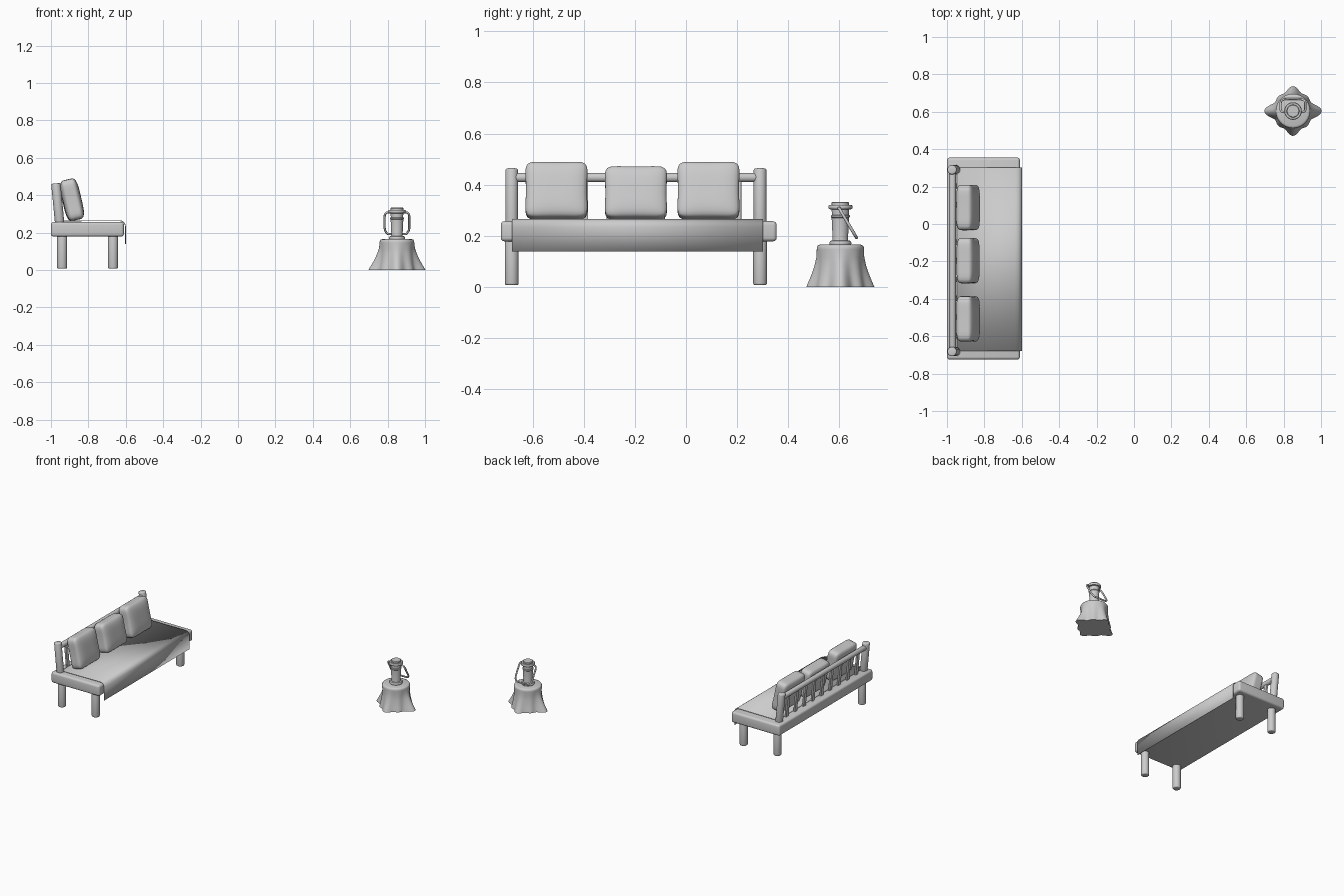
import bpy, bmesh, math
from mathutils import Vector, Matrix

if "Cube" in bpy.data.objects:
    bpy.data.objects.remove(bpy.data.objects["Cube"])


def finish(name, bm, angle=40):
    bmesh.ops.recalc_face_normals(bm, faces=bm.faces)
    me = bpy.data.meshes.new(name)
    bm.to_mesh(me)
    bm.free()
    ob = bpy.data.objects.new(name, me)
    bpy.context.collection.objects.link(ob)
    bpy.context.view_layer.objects.active = ob
    ob.select_set(True)
    bpy.ops.object.shade_smooth_by_angle(angle=math.radians(angle))
    ob.select_set(False)
    return ob


def box(name, lo, hi, bevel=0.0):
    bm = bmesh.new()
    bmesh.ops.create_cube(bm, size=1)
    lo, hi = Vector(lo), Vector(hi)
    for v in bm.verts:
        v.co = (lo + hi) / 2 + v.co * (hi - lo)
    if bevel:
        bmesh.ops.bevel(bm, geom=bm.edges[:], offset=bevel, segments=4, profile=0.5, affect='EDGES')
    return finish(name, bm)


def rod(name, a, b, r, bevel=0.007):
    a, b = Vector(a), Vector(b)
    bm = bmesh.new()
    bmesh.ops.create_cone(bm, cap_ends=True, segments=24, radius1=r, radius2=r, depth=(b - a).length)
    rims = [e for e in bm.edges if abs(e.verts[0].co.z - e.verts[1].co.z) < 1e-6]
    bmesh.ops.bevel(bm, geom=rims, offset=bevel, segments=3, profile=0.5, affect='EDGES')
    rot = (b - a).to_track_quat('Z', 'Y').to_matrix().to_4x4()
    bm.transform(Matrix.Translation((a + b) / 2) @ rot)
    return finish(name, bm)


def lathe(name, profile, centre, n=32, radius=lambda r, z, t: r):
    bm = bmesh.new()
    rings = []
    for r, z in profile:
        ring = []
        for i in range(n):
            t = 2 * math.pi * i / n
            q = radius(r, z, t)
            ring.append(bm.verts.new((centre[0] + q * math.cos(t), centre[1] + q * math.sin(t), z)))
        rings.append(ring)
    for p, q in zip(rings, rings[1:]):
        for i in range(n):
            bm.faces.new((p[i], p[(i + 1) % n], q[(i + 1) % n], q[i]))
    bm.faces.new(rings[0])
    bm.faces.new(rings[-1])
    return finish(name, bm)


def cushion(name, y, height, half_y=0.126):
    bm = bmesh.new()
    bmesh.ops.create_cube(bm, size=2)
    bmesh.ops.subdivide_edges(bm, edges=bm.edges[:], cuts=11, use_grid_fill=True)
    for v in bm.verts:
        c = v.co
        k = sum(abs(a) ** 7 for a in c) ** (1 / 7)
        u, s, t = c / k
        edge = 1 - 0.05 * (1 - t * t)           # sides pinch in between the corners
        rim = 1 - 0.03 * (1 - s * s)
        puff = 0.8 + 0.2 * (1 - s ** 4) * (1 - t ** 4)
        v.co = (u * 0.05 * puff, s * half_y * edge, t * height / 2 * rim)
    bm.transform(Matrix.Translation((-0.887, y, 0.262 + height / 2)) @ Matrix.Rotation(math.radians(-13), 4, 'Y'))
    return finish(name, bm, 60)


# Bench frame
YL, YR = -0.682, 0.29
box("bench_frame", (-1, -0.725, 0.178), (-0.61, 0.355, 0.257), 0.015)
for x in (-0.94, -0.668):
    for y in (YL, YR):
        rod("bench_leg", (x, y, 0.007), (x, y, 0.19), 0.027)

# Back rest: leaning posts, rail and slats
for y in (YL, YR):
    rod("back_post", (-0.953, y, 0.245), (-0.974, y, 0.463), 0.025)
rod("back_rail", (-0.97, YL, 0.428), (-0.97, YR, 0.428), 0.018, 0.003)
for i in range(9):
    slat = box("back_slat", (-0.007, -0.014, -0.09), (0.007, 0.014, 0.09), 0.003)
    slat.location = (-0.96, -0.597 + 0.1 * i, 0.338)
    slat.rotation_euler.y = math.radians(-5.5)

# Seat cloth draped over the front edge
path = [(-0.945, 0.262), (-0.635, 0.264)]
path += [(-0.632 + 0.03 * math.sin(a), 0.234 + 0.03 * math.cos(a)) for a in (0.4, 0.8, 1.2, math.pi / 2)]
path += [(-0.602, 0.138)]
bm = bmesh.new()
pairs = [[bm.verts.new((x, y, z)) for y in (-0.68, 0.301)] for x, z in path]
for p, q in zip(pairs, pairs[1:]):
    bm.faces.new((p[0], q[0], q[1], p[1]))
cloth = finish("seat_cloth", bm)
solid = cloth.modifiers.new("thickness", 'SOLIDIFY')
solid.thickness = 0.004
solid.offset = 0

# Cushions
for y, h in ((-0.507, 0.228), (-0.196, 0.21), (0.088, 0.228)):
    cushion("cushion", y, h)

# Side table with a square cloth falling into four points
C = (0.85, 0.604)


def drape(r, z, t):
    low = max(0, 1 - z / 0.15)
    point = abs(math.cos(2 * t)) ** 5
    reach = 0.042 if abs(math.cos(t)) > 0.7 else 0.022
    ripple = 0.004 * math.cos(8 * t) * low
    return r + point * reach * low ** 1.4 + ripple


lathe("table_cloth", [(0.107, 0), (0.106, 0.006), (0.102, 0.025), (0.097, 0.05), (0.092, 0.085), (0.090, 0.115),
                      (0.092, 0.145), (0.092, 0.155), (0.088, 0.162), (0.08, 0.165)], C, 96, drape)

# Lantern
lathe("lantern_body", [(0.041, 0.163), (0.043, 0.168), (0.043, 0.174), (0.039, 0.18), (0.031, 0.182), (0.03, 0.188),
                       (0.034, 0.27), (0.037, 0.273), (0.037, 0.279), (0.033, 0.282), (0.034, 0.303), (0.044, 0.304),
                       (0.047, 0.308), (0.047, 0.317), (0.044, 0.321), (0.034, 0.321), (0.034, 0.33), (0.031, 0.333)], C)

# Hanging handle, tilted backwards
crv = bpy.data.curves.new("lantern_handle", 'CURVE')
crv.dimensions = '3D'
crv.bevel_depth = 0.006
crv.bevel_resolution = 3
crv.use_fill_caps = True
half = [(0.032, 0), (0.055, 0), (0.064, 0.01), (0.066, 0.025), (0.066, 0.095), (0.062, 0.115), (0.048, 0.132)]
pts = half + [(-x, d) for x, d in reversed(half)]
spl = crv.splines.new('POLY')
spl.points.add(len(pts) - 1)
for p, (x, d) in zip(spl.points, pts):
    p.co = (C[0] + x, C[1] - 0.005 + d * 0.52, 0.308 - d * 0.88, 1)
bpy.context.collection.objects.link(bpy.data.objects.new("lantern_handle", crv))
